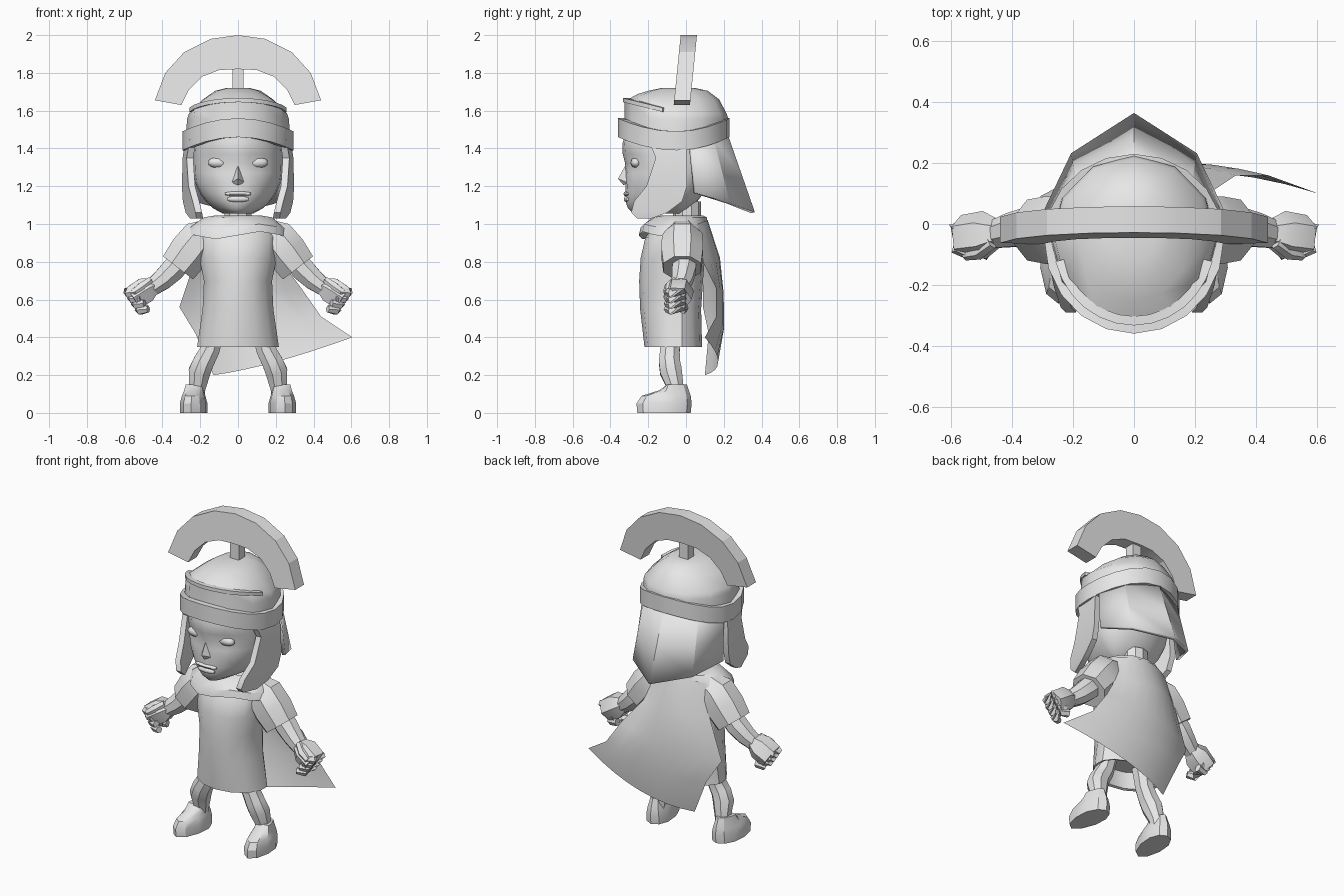
import bpy, bmesh, math
from mathutils import Vector

cube = bpy.data.objects.get("Cube")
if cube:
    bpy.data.objects.remove(cube, do_unlink=True)

grey = bpy.data.materials.new("plain grey")
grey.use_nodes = True
grey.diffuse_color = (0.8, 0.8, 0.8, 1)
grey.node_tree.nodes["Principled BSDF"].inputs["Base Color"].default_value = (0.8, 0.8, 0.8, 1)


def make(name, verts, faces, angle=32):
    mesh = bpy.data.meshes.new(name)
    mesh.from_pydata([tuple(v) for v in verts], [], faces)
    bm = bmesh.new()
    bm.from_mesh(mesh)
    bmesh.ops.recalc_face_normals(bm, faces=bm.faces)
    bm.to_mesh(mesh)
    bm.free()
    mesh.materials.append(grey)
    ob = bpy.data.objects.new(name, mesh)
    bpy.context.collection.objects.link(ob)
    bpy.ops.object.select_all(action='DESELECT')
    ob.select_set(True)
    bpy.context.view_layer.objects.active = ob
    bpy.ops.object.shade_smooth_by_angle(angle=math.radians(angle))
    return ob


def loft(name, rings, closed=True, caps=True, loop=False, angle=32):
    """Skin a list of equal rings; loop joins the last ring to the first."""
    n, m = len(rings[0]), len(rings)
    faces = []
    for i in range(m if loop else m - 1):
        for j in range(n if closed else n - 1):
            a, b, k = i * n, (i + 1) % m * n, (j + 1) % n
            faces.append((a + j, a + k, b + k, b + j))
    if caps:
        faces += [tuple(range(n)), tuple(range((m - 1) * n, m * n))]
    return make(name, [v for r in rings for v in r], faces, angle)


def oval(z, rx, front, back, n=16, cx=0, mid=-0.05):
    """Horizontal ring, widest at y = mid, reaching y = front and y = back."""
    pts = []
    for i in range(n):
        a = math.tau * i / n
        c = math.cos(a)
        pts.append(Vector((cx + rx * math.sin(a), mid + c * (mid - front if c < 0 else back - mid), z)))
    return pts


def tube(name, path, side, n=8):
    """Limb through (x, y, z, radius) stations, mirrored by side."""
    pts = [Vector(p[:3]) for p in path]
    rings = []
    for i, p in enumerate(pts):
        d = (pts[min(i + 1, len(pts) - 1)] - pts[max(i - 1, 0)]).normalized()
        u = d.cross(Vector((0, 1, 0))).normalized()
        v = u.cross(d)
        ring = []
        for j in range(n):
            a = math.tau * (j + 0.5) / n
            q = p + path[i][3] * (u * math.cos(a) + v * math.sin(a))
            ring.append((q.x * side, q.y, q.z))
        rings.append(ring)
    return loft(name, rings)


def band(name, rx, front, back, thick, low, height, start, end, n, loop):
    """Helmet strip; low(c) gives its lower edge, c is 1 in front and -1 behind."""
    rings = []
    for i in range(n if loop else n + 1):
        a = math.radians(start + (end - start) * i / n)
        s, c = math.sin(a), math.cos(a)
        z = low(c)
        ring = []
        for grow, dz in ((0, 0), (0, height), (-thick, height), (-thick, 0)):
            y = -0.05 - c * ((-0.05 - front if c > 0 else back + 0.05) + grow)
            ring.append(((rx + grow) * s, y, z + dz))
        rings.append(ring)
    return loft(name, rings, caps=not loop, loop=loop)


# Head with shallow eye sockets
head_rows = [(1.055, .08, -.28, -.03), (1.085, .135, -.308, .02), (1.12, .17, -.32, .06),
             (1.16, .2, -.322, .09), (1.22, .227, -.32, .13), (1.27, .234, -.32, .15),
             (1.32, .236, -.322, .16), (1.37, .236, -.335, .17), (1.43, .235, -.335, .18),
             (1.52, .22, -.31, .18)]
rings = [oval(z, rx, f, b, 24) for z, rx, f, b in head_rows]
for ring in rings:
    for v in ring:
        if v.y < -0.1:
            d = math.hypot((abs(v.x) - .1) / .08, (v.z - 1.33) / .055)
            v.y += .02 * max(0, 1 - d * d)
loft("head", rings, angle=60)


def bead(name, centre, size):
    rings = []
    for i in range(1, 8):
        t = math.pi * i / 8
        rings.append([(centre[0] + size[0] * math.cos(t),
                       centre[1] + size[1] * math.sin(t) * math.cos(a),
                       centre[2] + size[2] * math.sin(t) * math.sin(a))
                      for a in (math.tau * k / 8 for k in range(8))])
    loft(name, rings, angle=60)


# Face details
make("nose", [(0, -.315, 1.32), (0, -.36, 1.24), (-.035, -.31, 1.22), (.035, -.31, 1.22), (0, -.33, 1.205)],
     [(0, 1, 2), (0, 3, 1), (1, 4, 2), (1, 3, 4), (0, 2, 4, 3)])
bead("upper_lip", (0, -.312, 1.16), (.075, .02, .014))
bead("lower_lip", (0, -.31, 1.132), (.06, .02, .018))
for s, side in ((1, "left"), (-1, "right")):
    bead(side + "_eye", (s * .1, -.265, 1.325), (.06, .03, .03))
loft("neck", [oval(z, .075, -.07, .08, 10, mid=.005) for z in (.98, 1.12)])

# Helmet; the cap rises towards the brow
rings = [oval(z, rx, f, b, 12) for z, rx, f, b in (
    (1.46, .275, -.335, .215), (1.555, .27, -.325, .225), (1.585, .26, -.325, .215),
    (1.66, .185, -.255, .175), (1.705, .12, -.19, .115), (1.72, .06, -.13, .05))]
for ring, lift in zip(rings[2:5], (.065, .035, .005)):
    for v in ring:
        v.z += lift * min(1, max(0, -.05 - v.y) / .25)
loft("helmet_dome", rings, angle=40)
band("helmet_brim", .295, -.36, .23, .035, lambda c: 1.39 + .07 * c * c, .1, 0, 360, 20, True)
band("brow_ridge", .267, -.333, .2, .03, lambda c: 1.575 + .07 * c, .022, -75, 75, 12, False)

edge_top = [(.272, .02, 1.42), (.185, .14, 1.45), (0, .212, 1.47)]
edge_low = [(.285, .045, 1.165), (.2, .225, 1.11), (0, .355, 1.06)]
rows = [[Vector(p) for p in e] for e in (edge_top, edge_low)]
rows = [r + [Vector((-p.x, p.y, p.z)) for p in reversed(r[:-1])] for r in rows]
rows.insert(1, [a.lerp(b, .5) for a, b in zip(*rows)])
guard = loft("neck_guard", rows, closed=False, caps=False)
solid = guard.modifiers.new("thickness", 'SOLIDIFY')
solid.thickness = .02
solid.offset = 0

cheek = [(1.45, -.2, 0, .255, .28), (1.35, -.16, .005, .272, .293), (1.2, -.21, .005, .262, .297),
         (1.12, -.275, -.02, .24, .292), (1.06, -.29, -.1, .225, .277), (1.03, -.26, -.18, .22, .255)]
for s, side in ((1, "left"), (-1, "right")):
    loft(side + "_cheek_guard", [[(s * xf, f, z), (s * xb, b, z), (s * (xb - .035), b, z), (s * (xf - .035), f, z)]
                                 for z, f, b, xf, xb in cheek])

# Crest arch, leaning slightly back towards the top
outer = [(.44, 1.655), (.385, 1.8), (.285, 1.91), (.145, 1.98), (0, 2)]
inner = [(.3, 1.63), (.26, 1.71), (.19, 1.78), (.1, 1.815), (0, 1.82)]
rings = []
for (xo, zo), (xi, zi) in zip(outer, inner):
    rings.append([(x, .015 + (z - 2) * .1 + w, z) for x, z, w in
                  ((xo, zo, -.043), (xo, zo, .043), (xi, zi, .043), (xi, zi, -.043))])
rings += [[(-x, y, z) for x, y, z in r] for r in reversed(rings[:-1])]
loft("crest", rings, angle=20)
loft("crest_post", [[(x, y, z) for x, y in ((-.03, -.035), (.03, -.035), (.03, .025), (-.03, .025))]
                    for z in (1.68, 1.84)])

# Tunic with a hollow hem, and the draped collar
loft("tunic", [oval(z, rx, f, b, 14) for z, rx, f, b in (
    (1.03, .09, -.09, .07), (.99, .17, -.16, .09), (.93, .21, -.215, .1), (.82, .21, -.24, .1),
    (.7, .185, -.248, .09), (.55, .192, -.243, .08), (.35, .222, -.22, .085),
    (.355, .205, -.205, .07), (.45, .17, -.19, .05))])
rings = [oval(z, rx, f, b, 14) for z, rx, f, b in (
    (1.0, .1, -.1, .08), (1.045, .125, -.13, .09), (1.035, .185, -.18, .11),
    (.98, .255, -.24, .12), (.94, .27, -.25, .12), (.95, .19, -.2, .09))]
for ring in rings[3:]:
    for v in ring:
        v.z += .02 * math.sin(v.x * 14) * min(1, max(0, -v.y) / .1)
loft("collar", rings, caps=False, loop=True)

# Cape sheet: each row curves through a left, middle and right point
cape = [((-.18, .06, 1.0), (0, .115, 1.02), (.18, .06, 1.0)),
        ((-.23, .09, .8), (0, .18, .82), (.23, .09, .8)),
        ((-.31, .09, .56), (0, .195, .62), (.335, .16, .66)),
        ((-.225, .12, .42), (.08, .2, .44), (.44, .16, .51)),
        ((-.13, .1, .2), (.2, .17, .27), (.605, .1, .4))]
rows = []
for row in cape:
    a, b, c = map(Vector, row)
    rows.append([a * (1 - t) * (1 - 2 * t) + b * 4 * t * (1 - t) + c * t * (2 * t - 1)
                 for t in (k / 8 for k in range(9))])
loft("cape", rows, closed=False, caps=False, angle=50)

# Arms, fists, legs and feet
for s, side in ((1, "left"), (-1, "right")):
    tube(side + "_sleeve", [(.13, -.02, .96, .08), (.2, -.02, .92, .115), (.255, -.02, .85, .12),
                            (.318, -.02, .768, .108)], s)
    tube(side + "_arm", [(.27, -.01, .84, .065), (.345, -.01, .758, .068), (.4, -.02, .705, .06),
                         (.46, -.035, .66, .048)], s)
    tube(side + "_palm", [(.445, -.03, .675, .048), (.49, -.035, .65, .078), (.56, -.045, .605, .075)], s, 6)
    tube(side + "_thumb", [(.465, -.06, .7, .022), (.51, -.09, .665, .028), (.555, -.1, .635, .02)], s, 6)
    for i in range(4):
        x, z = .57 - .02 * i, .64 - .03 * i
        tube(f"{side}_finger_{i + 1}", [(x - .03, -.01, z + .005, .024), (x + .014, -.015, z, .027),
                                        (x + .006, -.08, z - .005, .027), (x - .035, -.1, z, .02)], s, 6)
    tube(side + "_leg", [(.125, -.08, .45, .06), (.15, -.085, .33, .056), (.182, -.088, .27, .06),
                         (.203, -.08, .22, .063), (.215, -.055, .13, .046), (.222, -.05, .07, .046)], s)
    rings = []
    for z, rx, f, b in ((0, .073, -.258, .025), (.05, .073, -.262, .03), (.09, .062, -.235, .025),
                        (.12, .052, -.14, .015), (.15, .045, -.1, .005)):
        rings.append([(s * (p.x - .08 * (p.y + .1)), p.y, p.z) for p in oval(z, rx, f, b, 10, .235, -.09)])
    loft(side + "_foot", rings)
